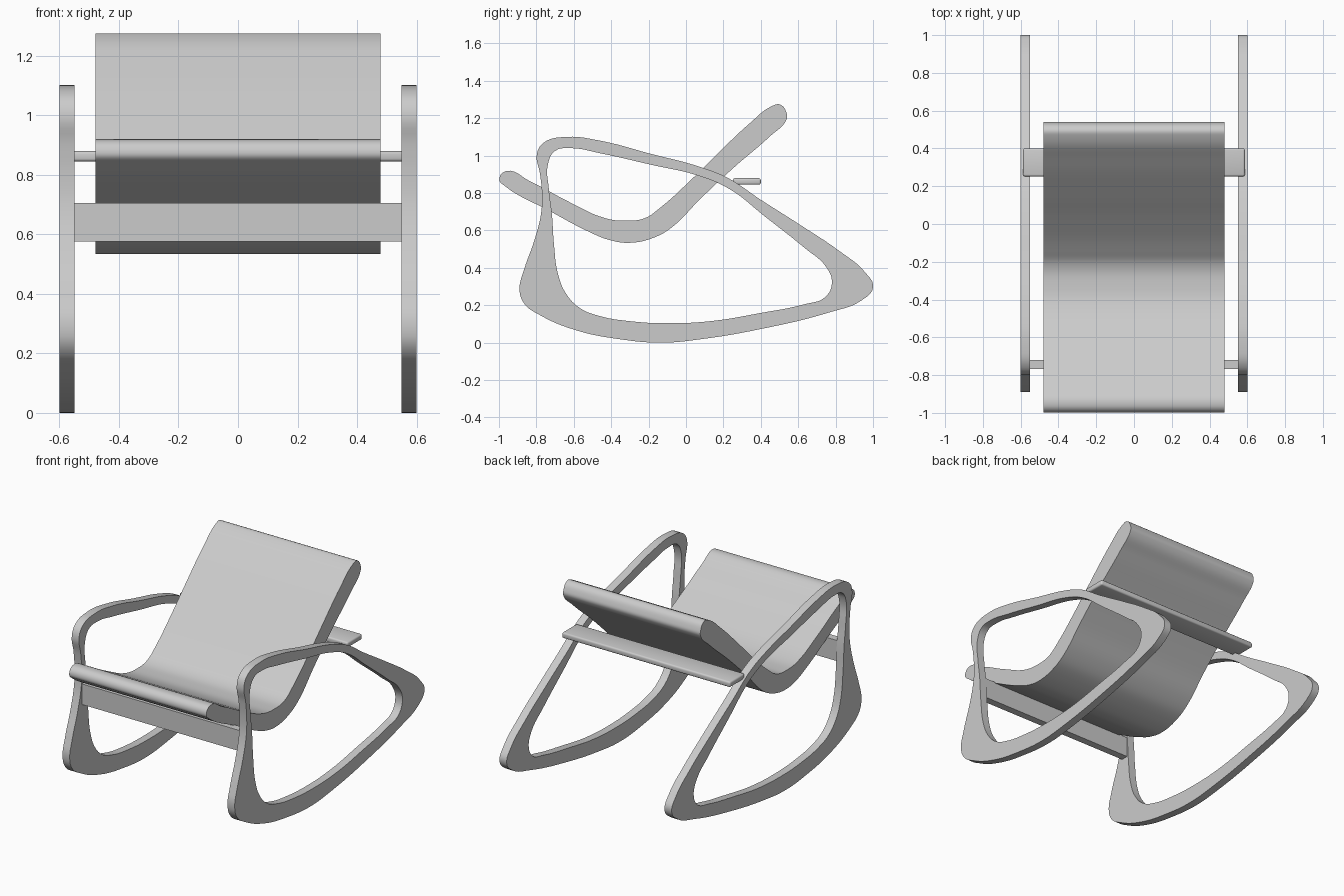
import bpy
import math

default_cube = bpy.data.objects.get("Cube")
if default_cube:
    bpy.data.objects.remove(default_cube, do_unlink=True)

# One plain grey finish for the whole chair
GREY = (0.6, 0.6, 0.6, 1.0)
material = bpy.data.materials.new("plain grey")
material.use_nodes = True
material.diffuse_color = GREY
material.node_tree.nodes["Principled BSDF"].inputs["Base Color"].default_value = GREY


def activate(obj):
    bpy.ops.object.select_all(action="DESELECT")
    obj.select_set(True)
    bpy.context.view_layer.objects.active = obj


def extruded_profile(name, loops, x_centre, width):
    """Fill smooth closed side profiles (y, z) and extrude them along x."""
    curve = bpy.data.curves.new(name, "CURVE")
    curve.dimensions = "2D"
    curve.fill_mode = "BOTH"
    curve.extrude = width / 2
    curve.resolution_u = 6
    for loop in loops:
        spline = curve.splines.new("BEZIER")
        spline.bezier_points.add(len(loop) - 1)
        spline.use_cyclic_u = True
        for point, (y, z) in zip(spline.bezier_points, loop):
            point.co = (y, z, 0)
            point.handle_left_type = point.handle_right_type = "AUTO"
    curve.materials.append(material)
    obj = bpy.data.objects.new(name, curve)
    bpy.context.collection.objects.link(obj)
    obj.rotation_euler = (math.pi / 2, 0, math.pi / 2)
    obj.location.x = x_centre
    activate(obj)
    bpy.ops.object.convert(target="MESH")
    obj = bpy.context.object
    obj.name = name
    bpy.ops.object.shade_smooth_by_angle(angle=math.radians(35))
    return obj


def board(name, size, centre, bevel):
    """Straight cross board with softened edges."""
    bpy.ops.mesh.primitive_cube_add(size=1, location=centre)
    obj = bpy.context.object
    obj.name = name
    obj.scale = size
    bpy.ops.object.transform_apply(location=False, rotation=False, scale=True)
    obj.data.materials.append(material)
    if bevel:
        modifier = obj.modifiers.new("soft edges", "BEVEL")
        modifier.width = bevel
        modifier.segments = 3
        activate(obj)
        bpy.ops.object.modifier_apply(modifier=modifier.name)
        bpy.ops.object.shade_smooth_by_angle(angle=math.radians(35))
    return obj


# Side frames: leg, armrest and rocker in one closed loop
frame_outer = [
    (-.89, .285), (-.866, .39), (-.81, .55), (-.775, .69), (-.77, .79),
    (-.78, .9), (-.797, 1.01), (-.76, 1.07), (-.64, 1.1), (-.46, 1.08),
    (-.19, 1.01), (.075, .94), (.225, .88), (.395, .767), (.61, .63),
    (.82, .49), (.957, .377), (1, .297), (.94, .227), (.77, .163),
    (.395, .072), (.075, .018), (-.13, 0), (-.35, .018), (-.59, .067),
    (-.78, .147), (-.866, .21),
]
frame_inner = [
    (-.738, .955), (-.733, .82), (-.717, .69), (-.706, .527), (-.684, .366),
    (-.64, .26), (-.567, .185), (-.46, .142), (-.3, .115), (-.11, .104),
    (.13, .115), (.395, .158), (.636, .206), (.743, .243), (.78, .318),
    (.75, .404), (.636, .505), (.42, .676), (.235, .82), (.075, .89),
    (-.19, .952), (-.46, 1.013), (-.62, 1.04), (-.7, 1.025),
]
for side, sign in (("left", 1), ("right", -1)):
    extruded_profile(side + "_rocker_frame", [frame_outer, frame_inner], sign * .575, .05)

# Seat and backrest: one bent cushion
cushion = [
    (-.963, .917), (-.998, .873), (-.968, .837), (-.727, .703), (-.513, .59),
    (-.406, .548), (-.3, .534), (-.166, .564), (-.075, .617), (.075, .767),
    (.26, .94), (.45, 1.104), (.538, 1.195), (.538, 1.227), (.503, 1.273),
    (.46, 1.265), (.342, 1.174), (.155, .997), (.02, .864), (-.14, .72),
    (-.22, .666), (-.326, .652), (-.433, .666), (-.62, .75), (-.834, .863),
]
extruded_profile("seat_cushion", [cushion], 0, .956)

# Cross boards joining the frames
board("front_crossbar", (1.11, .047, .13), (0, -.743, .64), 0)
board("rear_crossbar", (1.174, .148, .035), (0, .326, .862), .01)
